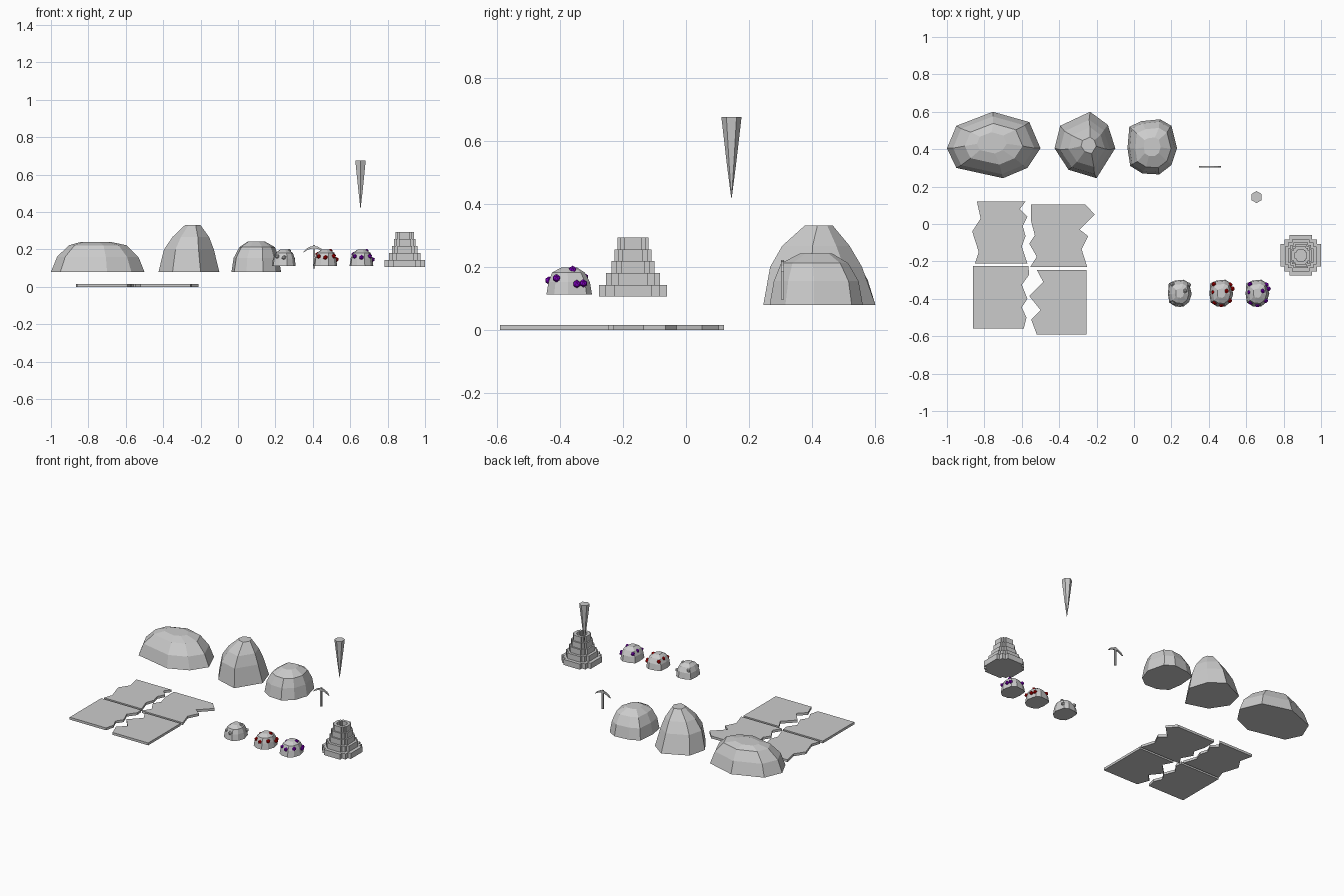
import bpy
import bmesh
from mathutils import Vector, Matrix

cube = bpy.data.objects.get("Cube")
if cube:
    bpy.data.objects.remove(cube, do_unlink=True)


def make_material(name, colour):
    mat = bpy.data.materials.new(name)
    mat.use_nodes = True
    rgba = (*colour, 1.0)
    mat.diffuse_color = rgba
    mat.node_tree.nodes["Principled BSDF"].inputs["Base Color"].default_value = rgba
    return mat


stone = make_material("stone grey", (0.6, 0.6, 0.6))
red = make_material("ruby red", (0.6, 0.0, 0.0))
purple = make_material("amethyst purple", (0.25, 0.0, 0.6))


def finish(bm, name, material):
    bmesh.ops.recalc_face_normals(bm, faces=bm.faces)
    mesh = bpy.data.meshes.new(name)
    bm.to_mesh(mesh)
    bm.free()
    mesh.materials.append(material)
    obj = bpy.data.objects.new(name, mesh)
    bpy.context.scene.collection.objects.link(obj)
    return obj


def loft(bm, rings, cap_top=True):
    """Bridge rings of equal length and close the ends."""
    loops = [[bm.verts.new(p) for p in ring] for ring in rings]
    for low, high in zip(loops, loops[1:]):
        for i in range(len(low)):
            j = (i + 1) % len(low)
            bm.faces.new((low[i], low[j], high[j], high[i]))
    bm.faces.new(loops[0])
    if cap_top:
        bm.faces.new(loops[-1])
    return loops


def slab(name, outline, bottom, top):
    bm = bmesh.new()
    loft(bm, [[(x, y, z) for x, y in outline] for z in (bottom, top)])
    return finish(bm, name, stone)


def rock(name, outline, centre, levels, size=(1, 1, 1), place=None):
    """Shrink a ground outline upward; each level is (height, scale, x shift, y shift)."""
    cx, cy = centre
    base = levels[0][0]
    px, py, pz = place or (cx, cy, base)
    rings = []
    for z, s, dx, dy in levels:
        rings.append([(px + ((x - cx) * s + dx) * size[0],
                       py + ((y - cy) * s + dy) * size[1],
                       pz + (z - base) * size[2]) for x, y in outline])
    bm = bmesh.new()
    loft(bm, rings)
    return finish(bm, name, stone)


# Three large boulders
rock("long_boulder",
     [(-1, .405), (-.95, .3), (-.70, .245), (-.57, .3), (-.5, .405),
      (-.56, .545), (-.755, .6), (-.95, .525)], (-.75, .41),
     [(.08, 1, 0, 0), (.16, .87, 0, 0), (.222, .62, 0, .01), (.24, .32, -.01, .02)])

rock("tall_boulder",
     [(-.425, .405), (-.35, .29), (-.2, .245), (-.1, .405),
      (-.14, .53), (-.235, .6), (-.395, .525)], (-.262, .42),
     [(.08, 1, 0, 0), (.2, .82, 0, -.01), (.267, .6, .01, -.01), (.331, .25, .02, 0)])

round_outline = [(-.035, .405), (-.02, .31), (.045, .27), (.135, .265), (.2, .315),
                 (.23, .405), (.2, .525), (.14, .56), (.04, .55), (-.025, .52)]
round_centre = (.0975, .4125)
round_levels = [(.08, 1, 0, 0), (.155, .91, 0, 0), (.212, .72, .005, -.005),
                (.243, .34, 0, 0)]
rock("round_boulder", round_outline, round_centre, round_levels)

# Ore rocks studded with gems, offsets measured from each rock's foot
gem_spots = [(.027, .011, .079), (-.04, .048, .056), (-.035, -.05, .05), (.048, .045, .036),
             (-.042, .005, .062), (.045, -.04, .052), (.06, .024, .034), (0, -.064, .045)]
ores = [("plain", .245, stone), ("red", .467, red), ("purple", .66, purple)]
for label, x, material in ores:
    foot = Vector((x, -.37, .112))
    rock(label + "_ore_rock", round_outline, round_centre, round_levels,
         (.48, .49, .53), foot)
    bm = bmesh.new()
    spots = gem_spots if material != stone else gem_spots[:4] + gem_spots[-1:]
    for spot in spots:
        bmesh.ops.create_icosphere(bm, subdivisions=1, radius=.013,
                                   matrix=Matrix.Translation(foot + Vector(spot)))
    finish(bm, label + "_ore_gems", material)

# Broken floor slabs
slabs = {
    "floor_slab_back_right": [
        (-.84, .12), (-.58, .12), (-.61, .08), (-.57, .04), (-.595, -.01), (-.58, -.065),
        (-.6, -.12), (-.57, -.21), (-.85, -.21), (-.83, -.15), (-.865, -.04), (-.82, .03)],
    "floor_slab_back_left": [
        (-.55, .105), (-.26, .105), (-.21, .05), (-.29, -.03), (-.245, -.065), (-.28, -.135),
        (-.25, -.23), (-.555, -.23), (-.52, -.175), (-.56, -.105), (-.53, -.06), (-.55, .015)],
    "floor_slab_front_right": [
        (-.86, -.225), (-.565, -.225), (-.56, -.27), (-.6, -.325), (-.57, -.4),
        (-.6, -.445), (-.575, -.5), (-.59, -.56), (-.86, -.56)],
    "floor_slab_front_left": [
        (-.52, -.245), (-.255, -.245), (-.255, -.59), (-.52, -.59),
        (-.55, -.51), (-.5, -.46), (-.56, -.385), (-.485, -.31)],
}
for name, outline in slabs.items():
    slab(name, outline, 0, .016)


# Stepped pyramid with notched corners
def notched_square(half):
    mid, short = half * .8, half * .56
    corner = [(half, short), (mid, short), (mid, mid), (short, mid), (short, half)]
    points = []
    for _ in range(4):
        points += corner
        corner = [(-y, x) for x, y in corner]
    return [(x + .892, y - .168) for x, y in points]


step_height = .0375
halves = [.108, .085, .068, .058]
for i, half in enumerate(halves):
    bottom = .106 + i * step_height
    slab(f"pyramid_step_{i + 1}", notched_square(half), bottom, bottom + step_height)

# Crown of the pyramid, sunk in the middle
bottom = .106 + len(halves) * step_height
crown = [(.049, bottom), (.049, bottom + step_height),
         (.03, bottom + step_height), (.03, bottom + .005)]
bm = bmesh.new()
loft(bm, [[(x, y, z) for x, y in notched_square(half)] for half, z in crown])
finish(bm, "pyramid_crown", stone)

# Hanging stalactite
bm = bmesh.new()
for low, high, r_low, r_high, shift in [(.42, .52, .001, .014, 0), (.52, .675, .014, .032, 0)]:
    middle = Matrix.Translation((.655, .144, (low + high) / 2))
    bmesh.ops.create_cone(bm, cap_ends=True, segments=6, radius1=r_low, radius2=r_high,
                          depth=high - low, matrix=middle)
finish(bm, "stalactite", stone)

# Pickaxe: square handle and a curved head
bm = bmesh.new()
bmesh.ops.create_cube(bm, size=1, matrix=Matrix.Translation((.406, .306, .16))
                      @ Matrix.Diagonal((.012, .009, .125, 1)))
finish(bm, "pickaxe_handle", stone)

half_head = [(0, .219), (.022, .214), (.042, .203), (.058, .184)]
half_under = [(.036, .196), (.02, .203), (0, .205)]
right_side = half_head + half_under
left_side = [(-x, z) for x, z in reversed(right_side[1:-1])]
bm = bmesh.new()
loft(bm, [[(x + .406, y, z) for x, z in right_side + left_side] for y in (.301, .311)])
finish(bm, "pickaxe_head", stone)
